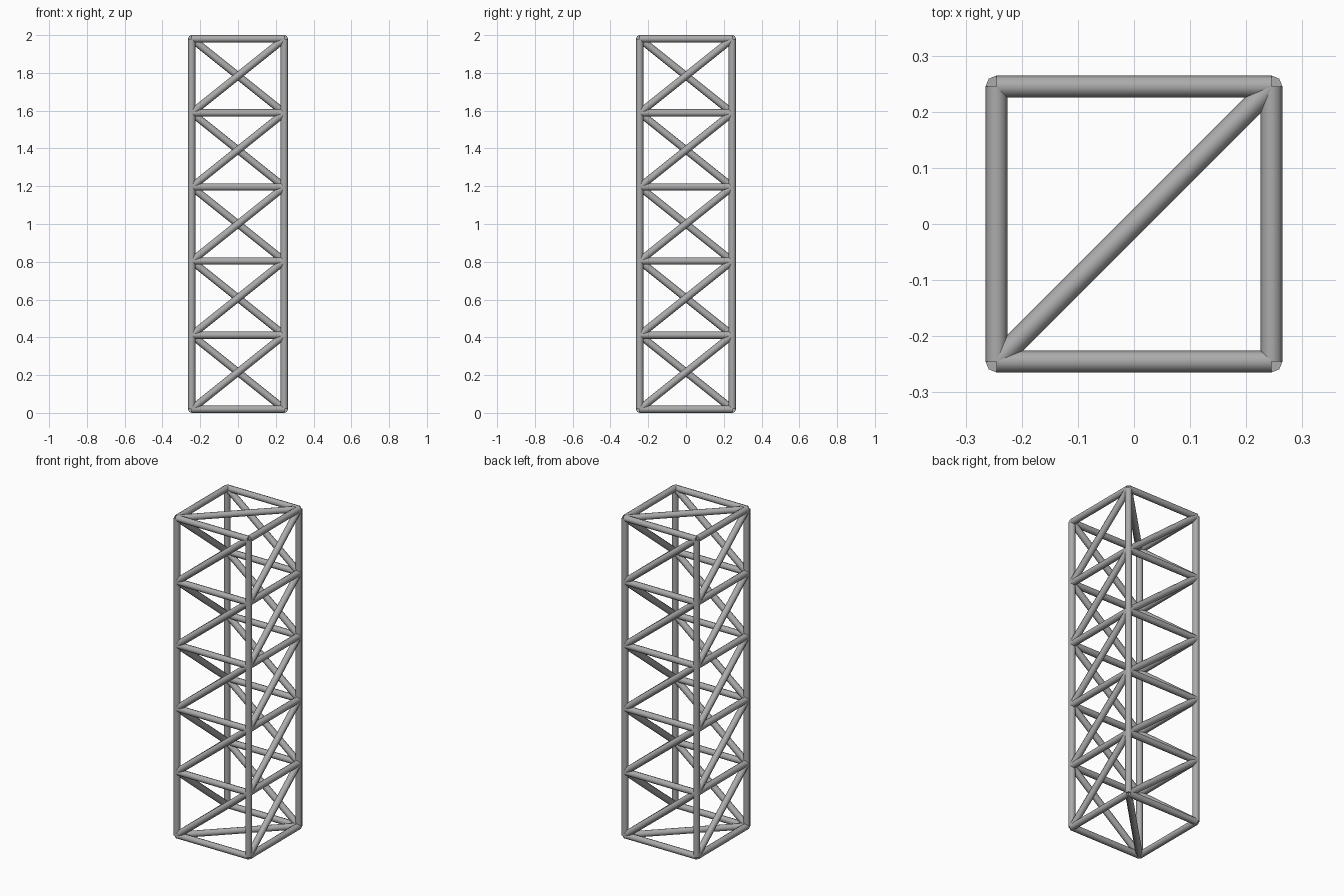
import bpy, bmesh
from mathutils import Vector, Matrix

if "Cube" in bpy.data.objects:
    bpy.data.objects.remove(bpy.data.objects["Cube"])

R = 0.0196            # tube radius
H = 0.2451            # half spacing of the column axes
BAYS = 5
Z0, Z1 = R, 2 - R
CORNERS = [(-H, -H), (H, -H), (H, H), (-H, H)]

steel = bpy.data.materials.new("dark_grey_steel")
steel.diffuse_color = (0.41, 0.41, 0.41, 1)
steel.use_nodes = True
steel.node_tree.nodes["Principled BSDF"].inputs["Base Color"].default_value = steel.diffuse_color


def node(corner, level):
    x, y = CORNERS[corner % 4]
    return Vector((x, y, Z0 + (Z1 - Z0) * level / BAYS))


def tubes(name, segments):
    """One object holding an eight-sided capped tube for each segment."""
    bm = bmesh.new()
    for a, b in segments:
        d = b - a
        rot = d.to_track_quat('Z', 'Y').to_matrix().to_4x4()
        bmesh.ops.create_cone(bm, cap_ends=True, segments=8, radius1=R, radius2=R,
                              depth=d.length,
                              matrix=Matrix.Translation((a + b) / 2) @ rot)
    for f in bm.faces:
        f.smooth = len(f.verts) == 4
    me = bpy.data.meshes.new(name)
    bm.to_mesh(me)
    bm.free()
    me.materials.append(steel)
    ob = bpy.data.objects.new(name, me)
    bpy.context.collection.objects.link(ob)


# Corner columns
tubes("corner_columns", [(node(c, 0), node(c, BAYS)) for c in range(4)])

# Square ring of struts at every level
for k in range(BAYS + 1):
    tubes(f"ring_struts_{k}", [(node(c, k), node(c + 1, k)) for c in range(4)])

# Face braces: one rising diagonal per face in each bay
for k in range(BAYS):
    tubes(f"face_braces_{k}", [(node(c, k), node(c + 1, k + 1)) for c in range(4)])

# Diagonal ties across the bottom and top
tubes("bottom_tie", [(node(0, 0), node(2, 0))])
tubes("top_tie", [(node(0, BAYS), node(2, BAYS))])
